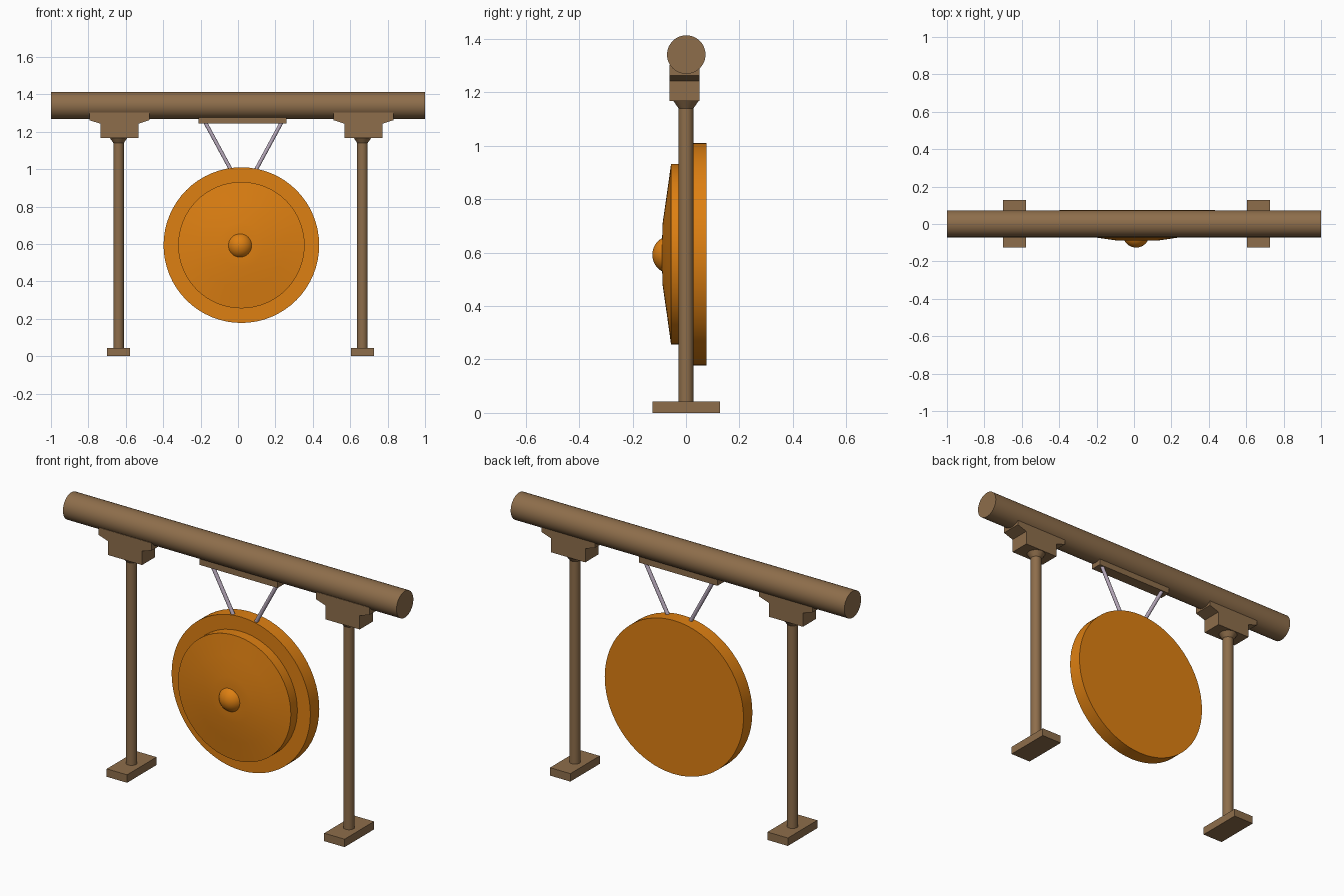
import bpy, bmesh, math
from mathutils import Vector

if "Cube" in bpy.data.objects:
    bpy.data.objects.remove(bpy.data.objects["Cube"])


def material(name, rgb):
    m = bpy.data.materials.new(name)
    m.diffuse_color = (*rgb, 1)
    m.use_nodes = True
    m.node_tree.nodes["Principled BSDF"].inputs["Base Color"].default_value = m.diffuse_color
    return m


WOOD = material("brown wood", (0.27, 0.155, 0.07))
BRONZE = material("orange bronze", (0.73, 0.215, 0.006))
ROPE = material("pale lilac rope", (0.48, 0.40, 0.50))


def finish(bm, name, mat, smooth=True):
    bmesh.ops.remove_doubles(bm, verts=bm.verts, dist=1e-5)
    bmesh.ops.recalc_face_normals(bm, faces=bm.faces)
    me = bpy.data.meshes.new(name)
    bm.to_mesh(me)
    bm.free()
    ob = bpy.data.objects.new(name, me)
    bpy.context.collection.objects.link(ob)
    me.materials.append(mat)
    if smooth:
        bpy.ops.object.select_all(action='DESELECT')
        ob.select_set(True)
        bpy.context.view_layer.objects.active = ob
        bpy.ops.object.shade_smooth_by_angle(angle=math.radians(25))
    return ob


def box(name, lo, hi, mat):
    bm = bmesh.new()
    bmesh.ops.create_cube(bm, size=1)
    for v in bm.verts:
        v.co = Vector([(a + b) / 2 + c * (b - a) for a, b, c in zip(lo, hi, v.co)])
    return finish(bm, name, mat, False)


def rod(name, a, b, ra, rb, mat, seg=32):
    """Round rod or cone from point a to point b."""
    a, b = Vector(a), Vector(b)
    d = b - a
    bm = bmesh.new()
    bmesh.ops.create_cone(bm, cap_ends=True, segments=seg, radius1=ra, radius2=rb, depth=d.length)
    q = Vector((0, 0, 1)).rotation_difference(d)
    for v in bm.verts:
        v.co = q @ v.co + (a + b) / 2
    return finish(bm, name, mat)


def lathe(name, profile, x, z, mat, seg=64):
    """Turn (radius, y) points around an axis along y through (x, z)."""
    bm = bmesh.new()
    vs = [bm.verts.new((x + r, y, z)) for r, y in profile]
    es = [bm.edges.new(p) for p in zip(vs, vs[1:])]
    bmesh.ops.spin(bm, geom=vs + es, cent=(x, 0, z), axis=(0, 1, 0),
                   angle=math.tau, steps=seg)
    return finish(bm, name, mat)


# top beam
rod("top_beam", (-1, 0.001, 1.341), (1, 0.001, 1.341), 0.072, 0.072, WOOD, 48)

# two posts, each with foot, flared neck and saddle bracket
for side, s in (("left", -1), ("right", 1)):
    px = 0.0135 + s * 0.652
    box(side + "_foot", (px - 0.061, -0.125, 0), (px + 0.061, 0.127, 0.043), WOOD)
    rod(side + "_post", (px, 0, 0.04), (px, 0, 1.15), 0.028, 0.028, WOOD)
    rod(side + "_neck", (px, 0, 1.14), (px, 0, 1.17), 0.028, 0.049, WOOD)
    bx = 0.0185 + s * 0.6525
    half = [(0.102, 1.168), (0.102, 1.243), (0.16, 1.262), (0.16, 1.302)]
    outline = half + [(-x, z) for x, z in reversed(half)]
    bm = bmesh.new()
    face = bm.faces.new([bm.verts.new((bx + x, -0.062, z)) for x, z in outline])
    ext = bmesh.ops.extrude_face_region(bm, geom=[face])
    bmesh.ops.translate(bm, vec=(0, 0.112, 0),
                        verts=[g for g in ext["geom"] if isinstance(g, bmesh.types.BMVert)])
    bm.faces.new([v for v in face.verts]) if not face.is_valid else None
    finish(bm, side + "_bracket", WOOD, False)
    # hanging rope, from plate down to the gong rim
    rod(side + "_rope", (0.029 + s * 0.204, 0.017, 1.25), (0.029 + s * 0.066, 0.017, 0.995),
        0.01, 0.01, ROPE, 16)

# plate under the beam
box("hanger_plate", (-0.211, -0.03, 1.243), (0.259, 0.032, 1.28), WOOD)

# gong: rear disc, raised front dish, round boss
GX, GZ = 0.018, 0.594
lathe("gong_rim_disc", [(0, 0), (0.416, 0), (0.416, 0.076), (0, 0.076)], GX, GZ, BRONZE)
lathe("gong_front_dish", [(0, 0.005), (0.338, 0.005), (0.338, -0.056), (0.23, -0.071),
                          (0.12, -0.087), (0.07, -0.089), (0, -0.089)], GX, GZ, BRONZE)
arc = [(0.071 * math.sin(i * math.pi / 24), -0.055 - 0.071 * math.cos(i * math.pi / 24))
       for i in range(13)]
lathe("gong_boss", arc + [(0, -0.055)], 0.011, 0.592, BRONZE, 32)
